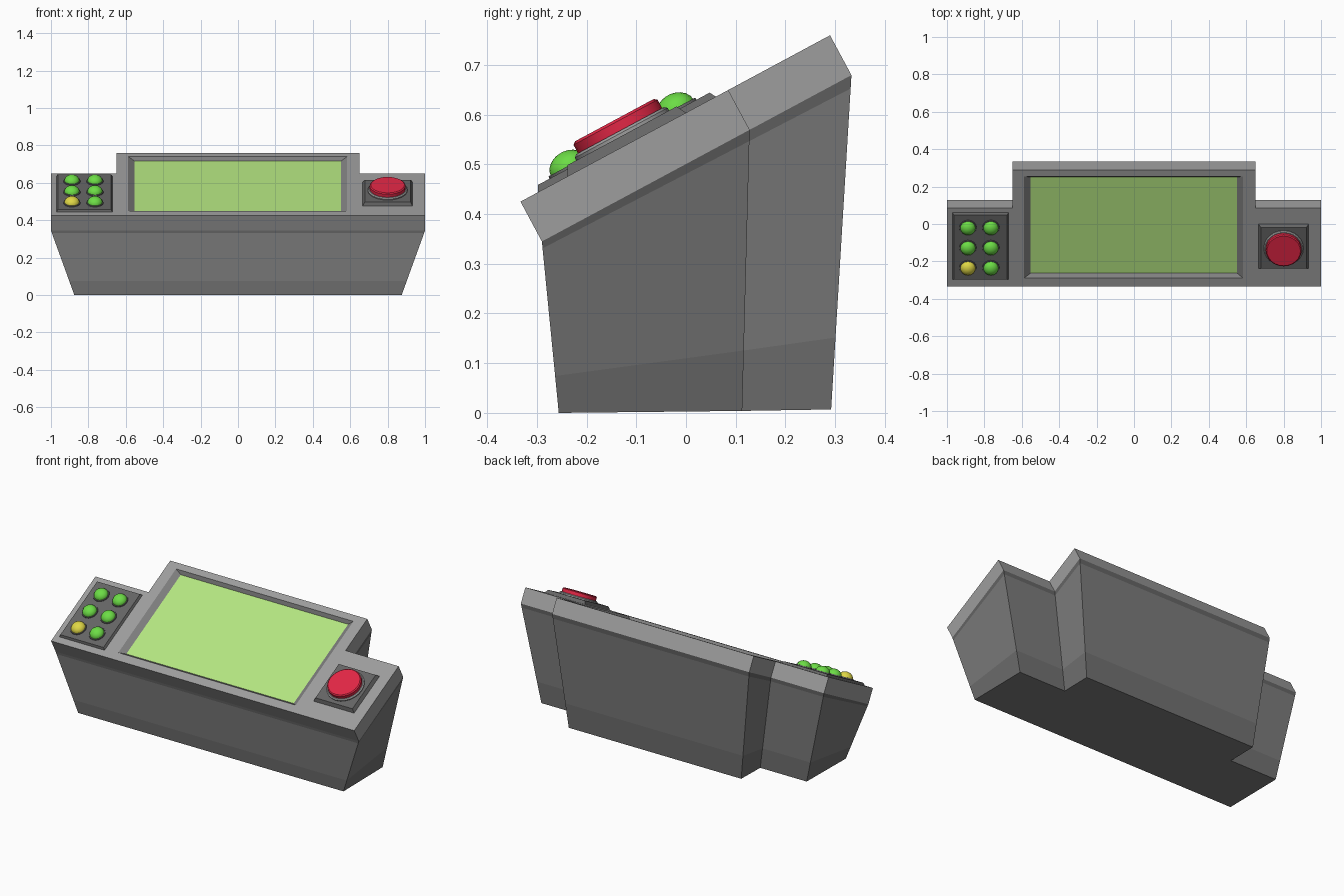
import bpy, bmesh
from math import sin, cos, pi, radians
from mathutils import Matrix, Vector

if "Cube" in bpy.data.objects:
    bpy.data.objects.remove(bpy.data.objects["Cube"])

# Tilted frame of the control face: (x, distance up the slope, height off the face)
TILT = Matrix.Translation((0, -0.333, 0.425)) @ Matrix.Rotation(radians(28.25), 4, 'X')


def material(name, rgb):
    m = bpy.data.materials.new(name)
    m.diffuse_color = (*rgb, 1)
    m.use_nodes = True
    m.node_tree.nodes["Principled BSDF"].inputs["Base Color"].default_value = m.diffuse_color
    return m


GREEN = material("green_plastic", (0.15, 0.72, 0.06))
YELLOW = material("yellow_plastic", (0.74, 0.68, 0.06))
RED = material("red_plastic", (0.76, 0.02, 0.06))
SCREEN = material("screen_green", (0.46, 0.79, 0.22))
DARK = material("dark_panel", (0.13, 0.13, 0.13))
RIM = material("rim_grey", (0.34, 0.34, 0.34))
BODY = material("body_grey", (0.2, 0.2, 0.2))
FOOT = material("foot_grey", (0.165, 0.165, 0.165))
SHADE = material("shade_grey", (0.13, 0.13, 0.13))
RECESS = material("recess_grey", (0.22, 0.22, 0.22))


def finish(bm, name, mats, smooth=None):
    bmesh.ops.recalc_face_normals(bm, faces=bm.faces)
    me = bpy.data.meshes.new(name)
    bm.to_mesh(me)
    bm.free()
    ob = bpy.data.objects.new(name, me)
    bpy.context.collection.objects.link(ob)
    for m in mats:
        me.materials.append(m)
    if smooth:
        bpy.ops.object.select_all(action='DESELECT')
        ob.select_set(True)
        bpy.context.view_layer.objects.active = ob
        bpy.ops.object.shade_smooth_by_angle(angle=radians(smooth))
    return ob


def bridge(bm, a, b, slot=0):
    n = len(a)
    for i in range(n):
        f = bm.faces.new((a[i], a[(i + 1) % n], b[(i + 1) % n], b[i]))
        f.material_index = slot


def rect(x0, x1, s0, s1, h):
    return [TILT @ Vector(p) for p in ((x0, s0, h), (x1, s0, h), (x1, s1, h), (x0, s1, h))]


def plate(name, x0, x1, s0, s1, top, inset, mat):
    """Raised panel with sloping edges."""
    bm = bmesh.new()
    low = [bm.verts.new(p) for p in rect(x0, x1, s0, s1, -0.003)]
    high = [bm.verts.new(p) for p in
            rect(x0 + inset, x1 - inset, s0 + inset, s1 - inset, top)]
    bm.faces.new(low)
    bm.faces.new(high)
    bridge(bm, low, high)
    return finish(bm, name, [mat])


def lathe(name, x, s, profile, sides, mat, smooth=35):
    """Round part turned about the face normal; profile is (radius, height)."""
    bm = bmesh.new()
    rings = [[bm.verts.new(TILT @ Vector((x + r * cos(2 * pi * i / sides),
                                          s + r * sin(2 * pi * i / sides), h)))
              for i in range(sides)] for r, h in profile]
    for a, b in zip(rings, rings[1:]):
        bridge(bm, a, b)
    bm.faces.new(rings[0])
    bm.faces.new(rings[-1])
    return finish(bm, name, [mat], smooth)


# Housing: T-shaped outline, thick rim, tapering base, recessed screen frame
SHOULDER, BACK = 0.4745, 0.707
outline = [(-1, 0), (1, 0), (1, SHOULDER), (0.65, SHOULDER),
           (0.65, BACK), (-0.65, BACK), (-0.65, SHOULDER), (-1, SHOULDER)]
foot = {0: (-0.256, 0), SHOULDER: (0.113, 0.004), BACK: (0.292, 0.007)}

bm = bmesh.new()
top = [bm.verts.new(TILT @ Vector((x, s, 0))) for x, s in outline]
lip = [bm.verts.new(TILT @ Vector((x, s, -0.091))) for x, s in outline]
base = [bm.verts.new((x * 0.875, *foot[s])) for x, s in outline]
# shade bands under the rim and above the foot
band_up, band_low = ([bm.verts.new(a.co.lerp(b.co, t)) for a, b in zip(lip, base)]
                     for t in (0.04, 0.785))
hole = [bm.verts.new(p) for p in rect(-0.587, 0.583, 0.05, 0.667, 0)]
floor = [bm.verts.new(p) for p in rect(-0.553, 0.551, 0.069, 0.652, -0.02)]
bridge(bm, top, lip, 0)
bridge(bm, lip, band_up, 3)
bridge(bm, band_up, band_low, 1)
bridge(bm, band_low, base, 2)
bridge(bm, hole, floor, 4)
bm.faces.new(base).material_index = 1
A, B, C, D, E, F, G, H = top
for loop in ((A, B, hole[1], hole[0]), (B, C, D, E, hole[2], hole[1]),
             (E, F, hole[3], hole[2]), (F, G, H, A, hole[0], hole[3])):
    bm.faces.new(loop)
finish(bm, "housing", [RIM, BODY, FOOT, SHADE, RECESS])

# Screen at the bottom of the recess
bm = bmesh.new()
bm.faces.new([bm.verts.new(p) for p in rect(-0.553, 0.551, 0.069, 0.652, -0.02)])
screen = finish(bm, "screen", [SCREEN])
if screen.data.polygons[0].normal.z < 0:
    screen.data.flip_normals()

# Left keypad: panel with six domed buttons in collars
plate("keypad_panel", -0.972, -0.67, 0.038, 0.448, 0.013, 0.009, DARK)
dome = [(0.041, 0.01)] + [(0.041 * cos(a), 0.016 + 0.032 * sin(a))
                          for a in (radians(d) for d in (0, 18, 36, 54, 70, 84))]
for row, s in enumerate((0.119, 0.241, 0.363)):
    for col, x in enumerate((-0.888, -0.765)):
        lathe(f"key_collar_{row}_{col}", x, s, [(0.047, 0.01), (0.045, 0.018)], 16, DARK)
        lathe(f"key_{row}_{col}", x, s, dome, 16, YELLOW if row + col == 0 else GREEN)

# Right push button: raised panel, collar and red cap
plate("button_panel", 0.665, 0.935, 0.105, 0.38, 0.02, 0.013, DARK)
lathe("button_collar", 0.8, 0.244, [(0.106, 0.015), (0.106, 0.026), (0.1, 0.031)], 24, RIM)
lathe("red_button", 0.8, 0.244, [(0.096, 0.025), (0.096, 0.05), (0.09, 0.055)], 24, RED)
